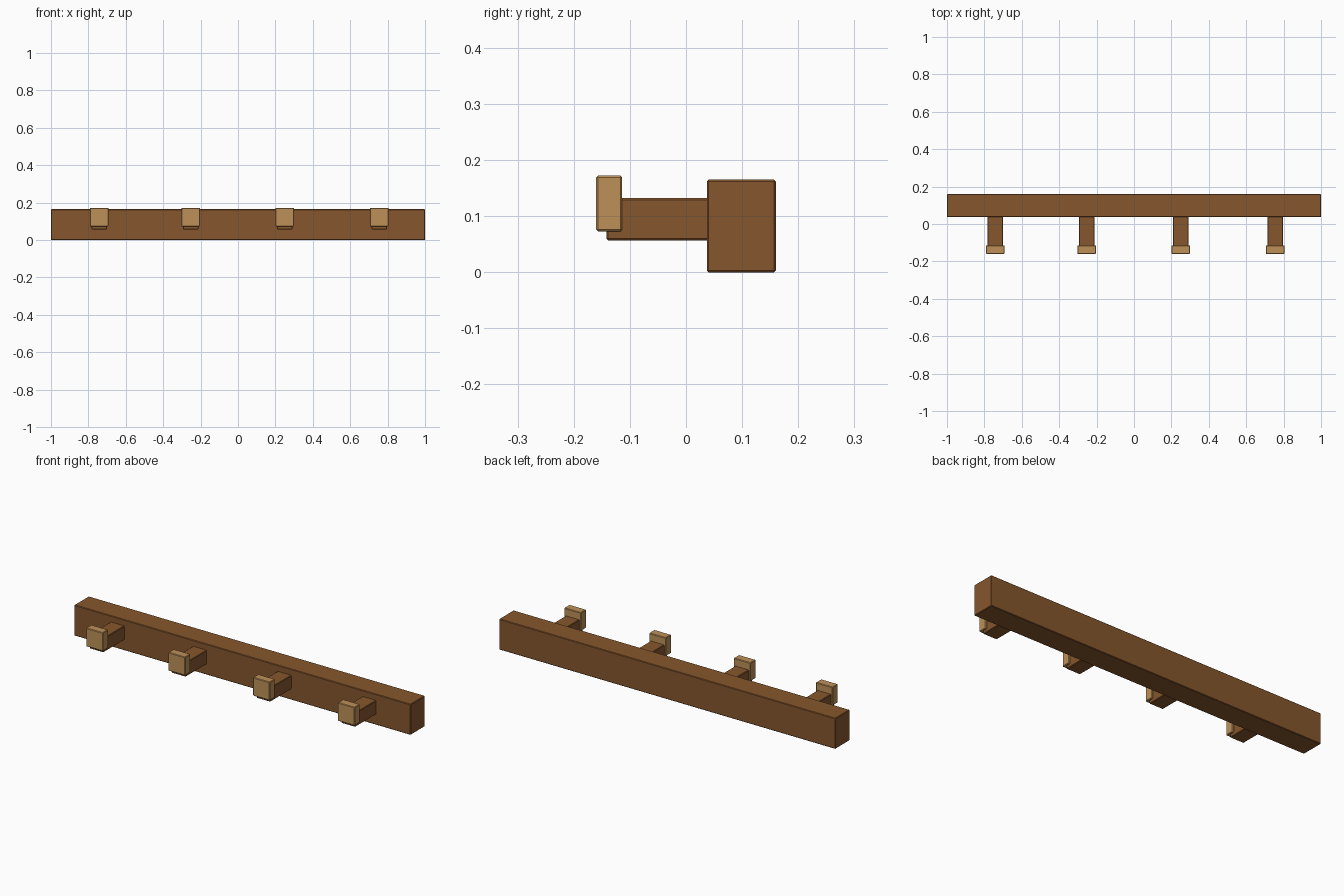
import bpy
import bmesh

cube = bpy.data.objects.get("Cube")
if cube:
    bpy.data.objects.remove(cube, do_unlink=True)


def make_material(name, color):
    mat = bpy.data.materials.new(name)
    mat.use_nodes = True
    mat.diffuse_color = color
    mat.node_tree.nodes["Principled BSDF"].inputs["Base Color"].default_value = color
    return mat


dark_wood = make_material("dark wood", (0.24, 0.095, 0.026, 1))
light_wood = make_material("light wood", (0.515, 0.28, 0.098, 1))


def block(name, low, high, mat, bevel=0.003):
    """Box between two corners with slightly chamfered edges."""
    bm = bmesh.new()
    bmesh.ops.create_cube(bm, size=1)
    for v in bm.verts:
        v.co = [a + (c + 0.5) * (b - a) for a, b, c in zip(low, high, v.co)]
    bmesh.ops.bevel(bm, geom=bm.edges[:], offset=bevel, segments=1, affect='EDGES')
    mesh = bpy.data.meshes.new(name)
    bm.to_mesh(mesh)
    bm.free()
    mesh.materials.append(mat)
    obj = bpy.data.objects.new(name, mesh)
    bpy.context.collection.objects.link(obj)
    return obj


# Long backing rail
block("rail", (-1, 0.037, 0), (1, 0.16, 0.165), dark_wood)

# Four pegs, each with an upright end cap
for i, x in enumerate((-0.742, -0.253, 0.25, 0.755), 1):
    block(f"peg_{i}", (x - 0.041, -0.142, 0.057), (x + 0.041, 0.06, 0.132), dark_wood)
    block(f"peg_cap_{i}", (x - 0.05, -0.16, 0.073), (x + 0.05, -0.114, 0.172), light_wood)
